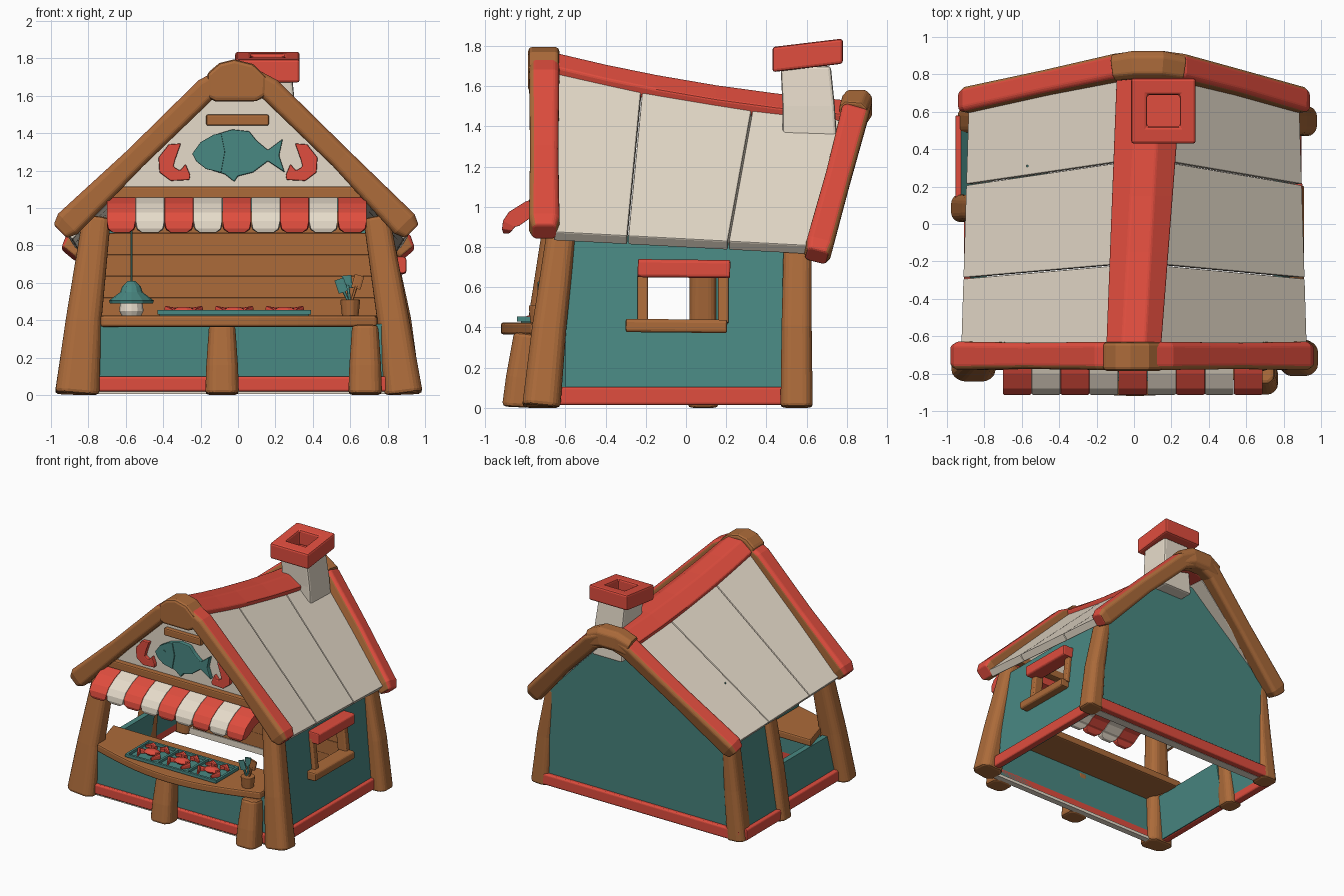
import bpy, bmesh, math, random
from mathutils import Vector as V

if "Cube" in bpy.data.objects:
    bpy.data.objects.remove(bpy.data.objects["Cube"])
random.seed(4)

def material(name, *rgb):
    m = bpy.data.materials.new(name)
    m.diffuse_color = [((c / 255 + .055) / 1.055) ** 2.4 for c in rgb] + [1]
    m.use_nodes = True
    m.node_tree.nodes["Principled BSDF"].inputs["Base Color"].default_value = m.diffuse_color
    return m
WOOD = material("brown wood", 172, 107, 58)
RED = material("red paint", 224, 77, 62)
TEAL = material("teal paint", 73, 136, 130)
CREAM = material("cream plaster", 230, 219, 202)

def loft(name, rings, mat, bevel=.01, closed=False, top=None, face_y=0, side=0):
    """Bridge rings of points; 'top' recolours upward and outward faces that do not look along face_y."""
    bm = bmesh.new()
    rs = [[bm.verts.new((p[0], p[1], max(p[2], 0))) for p in r] for r in rings]
    n = len(rs[0])
    for i in range(len(rs) if closed else len(rs) - 1):
        a, b = rs[i], rs[(i + 1) % len(rs)]
        for j in range(n):
            k = (j + 1) % n
            bm.faces.new((a[j], a[k], b[k], b[j]))
    if not closed:
        bm.faces.new(rs[0])
        bm.faces.new(rs[-1])
    bmesh.ops.recalc_face_normals(bm, faces=bm.faces)
    if top:
        for f in bm.faces:
            f.normal_update()
            out = f.normal.z > .4 or f.normal.x * side > .5
            f.material_index = int(out and f.normal.y * face_y < .45)
    me = bpy.data.meshes.new(name)
    bm.to_mesh(me)
    bm.free()
    ob = bpy.data.objects.new(name, me)
    bpy.context.collection.objects.link(ob)
    me.materials.append(mat)
    if top:
        me.materials.append(top)
    if bevel:
        m = ob.modifiers.new("bevel", 'BEVEL')
        m.width, m.segments, m.limit_method = bevel, 2, 'ANGLE'
    return ob

def rect(x0, x1, y0, y1, z):
    return [(x0, y0, z), (x1, y0, z), (x1, y1, z), (x0, y1, z)]

def box(name, x0, x1, y0, y1, z0, z1, mat, bevel=.01):
    return loft(name, [rect(x0, x1, y0, y1, z0), rect(x0, x1, y0, y1, z1)], mat, bevel)

def log(name, pts, radii, mat, u=(1, 0, 0), c=.6, **kw):
    """Chamfered timber along a path; radii are (along u, across u) per point."""
    pts, rings = [V(p) for p in pts], []
    prof = [(1, c), (c, 1), (-c, 1), (-1, c), (-1, -c), (-c, -1), (c, -1), (1, -c)]
    for i, p in enumerate(pts):
        t = (pts[min(i + 1, len(pts) - 1)] - pts[max(i - 1, 0)]).normalized()
        v = t.cross(V(u)).normalized()
        w = v.cross(t)
        rings.append([p + w * radii[i][0] * a + v * radii[i][1] * b for a, b in prof])
    return loft(name, rings, mat, **kw)

def plate(name, outline, y0, y1, mat, bevel=.006):
    return loft(name, [[(x, y, z) for x, z in outline] for y in (y0, y1)], mat, bevel)

def disc(x, y, z, r, n=10, k=1):
    return [(x + r * math.cos(2 * math.pi * i / n), y + k * r * math.sin(2 * math.pi * i / n), z) for i in range(n)]

def wall_x(z, s=1):
    return .855 - .1 * z if s > 0 else .92 - .17 * z

# Roof panels
def ridge(y):
    t = (y + .63) / 1.3
    return -.15 + .05 * t, .15 + .1 * t, 1.76 - .32 * t + .1 * t * t

def roof_edge(s, yr, ye):
    te = (ye + .63) / 1.3
    xl, xr, z = ridge(yr)
    a = V((xr - .03 if s > 0 else xl + .03, yr, z - .085))
    b = V((s * (.925 - .04 * te), ye, .875 - .07 * te))
    return a, b

tops, eaves = [-.66, -.22, .33, .79], [-.66, -.29, .21, .64]
for s in (-1, 1):
    for i in range(3):
        a0, b0 = roof_edge(s, tops[i] + .003, eaves[i] + .003)
        a1, b1 = roof_edge(s, tops[i + 1] - .003, eaves[i + 1] - .003)
        d = V((-s * .04, 0, -.045))
        loft("roof_panel", [[a0, a1, a1 + d, a0 + d], [b0, b1, b1 + d, b0 + d]], CREAM, .007)

# Red ridge board
rings = []
for y in (-.66, -.4, -.15, .15, .45, .8):
    xl, xr, z = ridge(y)
    m = (xl + xr) / 2
    rings.append([(xl, y, z - .07), (m - .06, y, z), (m + .06, y, z), (xr, y, z - .07),
                  (xr - .02, y, z - .13), (m, y, z - .09), (xl + .02, y, z - .13)])
loft("ridge_board", rings, RED)

# Gable timbers, red on top and brown outside
for s, k in ((-1, 0), (1, .02)):
    log("front_gable_beam", [(s * .03, -.705, 1.7), (s * .17, -.705, 1.635), (s * .55, -.705, 1.265), (s * (.91 - k), -.705, .915), (s * (.95 - k), -.705, .875)],
        [(.075, .07), (.075, .063), (.07, .06), (.076, .075), (.06, .05)], WOOD, (0, 1, 0), c=.72, top=RED, face_y=-1, side=s)
    log("rear_gable_beam", [(.08 + s * .04, .85, 1.5), (.08 + s * .16, .835, 1.445), (.05 + s * .5, .755, 1.14), (s * .87, .66, .795), (s * .905, .65, .755)],
        [(.07, .07), (.07, .065), (.065, .062), (.068, .072), (.055, .05)], WOOD, (0, 1, -.25), c=.72, top=RED, face_y=1, side=s)
plate("front_ridge_knob", [(-.165, 1.59), (-.12, 1.57), (.1, 1.57), (.15, 1.6), (.155, 1.7), (.08, 1.77),
                           (-.02, 1.795), (-.1, 1.775), (-.165, 1.72)], -.785, -.63, WOOD, .02)
log("rear_ridge_knob", [(-.1, .835, 1.465), (.0, .85, 1.5), (.14, .85, 1.5), (.25, .83, 1.455)],
    [(.07, .07), (.075, .082), (.075, .082), (.07, .07)], WOOD, (0, 1, 0))

# Chimney and hollow cap
loft("chimney", [rect(.05, .32, .48, .755, 1.26), rect(.06, .31, .48, .74, 1.5), rect(.05, .29, .47, .72, 1.7)], CREAM, .015)
def cap_ring(x, y, xi, yi):
    k, ki = .12 * (y - .6), .12 * (yi - .6)
    return [(x, y, 1.69 + k), (x, y, 1.815 + k), (xi, yi, 1.815 + ki), (xi, yi, 1.69 + ki)]
loft("chimney_cap", [cap_ring(-.015, .43, .07, .52), cap_ring(.33, .43, .245, .52),
                     cap_ring(.33, .78, .245, .69), cap_ring(-.015, .78, .07, .69)], RED, .014, closed=True)
box("chimney_cap_floor", .06, .25, .51, .7, 1.7, 1.71, RED, 0)

# Corner posts and the doorway post on the left
log("front_left_post", [(-.86, -.755, 0), (-.825, -.71, .4), (-.755, -.635, .95)], [(.118, .09), (.095, .08), (.075, .07)], WOOD, bevel=.025)
log("front_right_post", [(.885, -.72, 0), (.83, -.68, .4), (.74, -.61, .95)], [(.103, .095), (.085, .085), (.07, .07)], WOOD, bevel=.025)
for s, x in ((-1, .865), (1, .9)):
    log("rear_post", [(s * x, .55, 0), (s * (x - .04), .55, .4), (s * .79, .555, .8)], [(.08, .08), (.066, .075), (.05, .07)], WOOD, bevel=.02)
log("doorway_post", [(-.905, .085, 0), (-.86, .085, .4), (-.785, .085, .85)], [(.075, .075), (.06, .068), (.05, .065)], WOOD, bevel=.02)

# Side walls: right one has a window opening, left one is low at the front
def side_wall(name, s, y0, y1, z0, z1, dx=0):
    loft(name, [rect(s * wall_x(z, s) - .022 + dx, s * wall_x(z, s) + .022 + dx, y0, y1, z) for z in (z0, z1)], TEAL, 0)
for y0, y1, z0, z1 in ((-.6, -.19, .02, .86), (.17, .55, .02, .84), (-.19, .17, .02, .43), (-.19, .17, .66, .86)):
    side_wall("right_wall", 1, y0, y1, z0, z1)
side_wall("left_wall", -1, .08, .56, .02, .84)
side_wall("left_low_wall", -1, -.72, .06, .02, .37, .05)

# Window frame
log("window_header", [(.835, -.24, .695), (.835, .22, .69)], [(.065, .045)] * 2, RED, c=.8)
log("window_sill", [(.85, -.3, .41), (.85, .205, .405)], [(.06, .033)] * 2, WOOD, c=.8)
for y in (-.215, .185):
    log("window_jamb", [(wall_x(.4) + .01, y, .42), (wall_x(.68) + .01, y, .68)], [(.04, .027)] * 2, WOOD, c=.8)

# Rear wall with inner planks
loft("rear_wall", [rect(-x0, x1, y - .05, y, z) for x0, x1, y, z in
                   ((.89, .86, .59, .02), (.77, .78, .625, .81), (.12, .22, .65, 1.4))], TEAL, 0)
for i in range(8):
    z, w = .06 + i * .115, .76 if i < 7 else .66
    box("inner_plank", -w, w, .5 + random.uniform(0, .015), .55, z, z + .116, WOOD, .004)

# Red base trim over a pale sill
log("right_base_trim", [(.865, -.64, .06), (.865, .58, .06)], [(.03, .045)] * 2, RED, c=.8)
log("left_base_trim", [(-.92, .08, .06), (-.92, .58, .06)], [(.035, .045)] * 2, RED, c=.8)
log("left_low_trim", [(-.88, -.76, .06), (-.88, .06, .06)], [(.03, .045)] * 2, RED, c=.8)
log("rear_base_trim", [(-.91, .595, .055), (.89, .595, .055)], [(.03, .045)] * 2, RED, (0, 1, 0), c=.8)
log("front_base_trim", [(-.8, -.75, .06), (.84, -.75, .06)], [(.03, .04)] * 2, RED, (0, 1, 0), c=.8)
box("rear_sill", -.85, .84, .5, .57, .01, .06, CREAM, 0)
box("front_sill", -.8, .82, -.76, -.71, .005, .03, CREAM, 0)

# Serving counter with bowed front
box("counter_front", -.8, .82, -.755, -.72, .02, .38, TEAL, .004)
N = 14
top_outline = [(-.73 + 1.47 * i / N, -.77 - .15 * math.sin(math.pi * i / N)) for i in range(N + 1)] + [(.77, -.42), (-.83, -.42)]
loft("counter_top", [[(x, y, z) for x, y in top_outline] for z in (.365, .425)], WOOD, .012)
for x in (-.085, .68):
    log("counter_post", [(x, -.83, 0), (x, -.815, .15), (x, -.785, .37)], [(.09, .085), (.085, .08), (.07, .07)], WOOD, bevel=.02)

# Grill tray and seafood
box("grill_base", -.42, .38, -.82, -.56, .425, .435, TEAL, 0)
for x in (-.42, -.155, .115, .38):
    box("grill_bar", x - .01, x + .01, -.83, -.55, .43, .455, TEAL, .003)
for y in (-.83, -.55):
    box("grill_rail", -.43, .39, y - .01, y + .01, .43, .455, TEAL, .003)
for x in (-.29, -.02, .25):
    loft("shellfish_body", [disc(x, -.69, z, r, 10, .75) for z, r in ((.435, .05), (.45, .068), (.462, .055), (.472, .025))], RED, 0)
    for s in (-1, 1):
        log("shellfish_claw", [(x + s * .045, -.7, .445), (x + s * .09, -.73, .447), (x + s * .06, -.79, .447)],
            [(.016, .012), (.028, .014), (.01, .006)], RED, (0, 0, 1), bevel=0)
        log("grilled_prawn", [(x + s * .02, -.615, .445), (x + s * .06, -.595, .45), (x + s * .105, -.625, .445)],
            [(.016, .014), (.022, .02), (.008, .008)], RED, (0, 0, 1), bevel=0)

# Utensil cup
loft("utensil_cup", [disc(.6, -.73, .42, .045), disc(.6, -.73, .51, .055)], WOOD, .006)
for dx, dy, h, m in ((-.06, 0, .6, TEAL), (-.02, .03, .62, TEAL), (.05, .01, .62, WOOD)):
    log("utensil_handle", [(.6, -.73, .48), (.6 + dx * .7, -.73 + dy, h - .03)], [(.008, .008)] * 2, m, bevel=0)
    log("utensil_head", [(.6 + dx * .6, -.73 + dy, h - .05), (.6 + dx, -.73 + dy, h + .02)], [(.026, .008)] * 2, m, bevel=0)

# Hanging lamp
L = (-.57, .31)
log("lamp_cord", [(*L, .58), (*L, 1.1)], [(.005, .005)] * 2, TEAL, bevel=0)
loft("lamp_shade", [disc(*L, z, r, 12) for z, r in ((.49, .115), (.505, .12), (.55, .06), (.58, .05), (.61, .02))], TEAL, 0)
loft("lamp_glass", [disc(*L, z, r, 12) for z, r in ((.42, .05), (.45, .065), (.49, .06))], CREAM, 0)

# Front gable sign
plate("gable_panel", [(-.7, 1.06), (.7, 1.06), (.09, 1.66), (-.09, 1.66)], -.68, -.64, CREAM, 0)
box("gable_cross_beam", -.7, .7, -.72, -.63, 1.05, 1.115, WOOD)
box("gable_slat", -.17, .165, -.715, -.67, 1.44, 1.5, WOOD)
plate("fish_sign", [(-.24, 1.29), (-.2, 1.35), (-.13, 1.39), (-.03, 1.42), (.06, 1.41), (.1, 1.36), (.16, 1.31),
                    (.24, 1.37), (.22, 1.28), (.25, 1.19), (.16, 1.25), (.08, 1.19), (.0, 1.17), (-.02, 1.14),
                    (-.07, 1.18), (-.17, 1.21), (-.22, 1.25)], -.712, -.67, TEAL)
# Raised head of the fish and its eye
plate("fish_head", [(-.245, 1.29), (-.2, 1.352), (-.13, 1.392), (-.09, 1.4), (-.07, 1.3), (-.09, 1.19), (-.17, 1.208), (-.222, 1.248)], -.72, -.7, TEAL, .004)
plate("fish_eye", [(-.16 + .01 * math.cos(i * math.pi / 4), 1.315 + .01 * math.sin(i * math.pi / 4)) for i in range(8)], -.724, -.715, TEAL, 0)
for s in (-1, 1):
    plate("claw_sign", [(s * x, z) for x, z in ((.305, 1.345), (.37, 1.34), (.425, 1.27), (.42, 1.19), (.36, 1.145), (.26, 1.15),
          (.255, 1.175), (.28, 1.235), (.31, 1.2), (.345, 1.22), (.335, 1.26))], -.71, -.67, RED)

# Thick striped awning with scalloped edge
for i in range(9):
    x, w = -.702 + .1545 * (i + .5), .0765
    rows = ((-.69, 1.065, 1, .02, .09), (-.8, 1.025, 1, .02, .085), (-.88, .975, 1, .05, .07), (-.91, .93, 1, .06, .03),
            (-.915, .89, .9, .05, .008), (-.908, .868, .55, .03, 0))
    loft("awning_stripe", [[(x - w * k, y, z), (x + w * k, y, z), (x + w * k, y + dy, z - dz),
                            (x - w * k, y + dy, z - dz)] for y, z, k, dy, dz in rows], CREAM if i % 2 else RED, .003)
